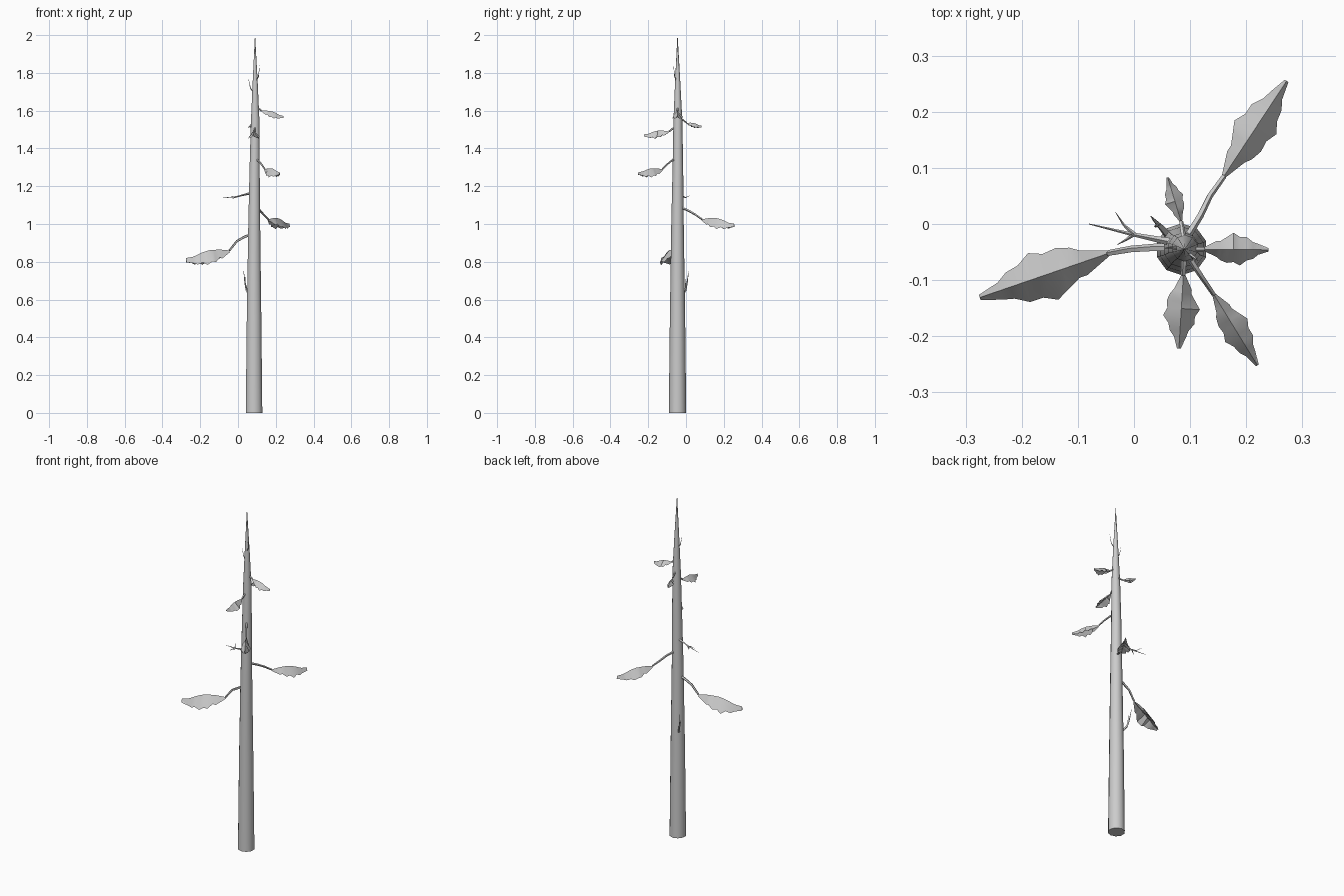
import bpy, bmesh, math
from mathutils import Vector


def finish(name, bm, angle):
    bmesh.ops.recalc_face_normals(bm, faces=bm.faces)
    me = bpy.data.meshes.new(name)
    bm.to_mesh(me)
    bm.free()
    ob = bpy.data.objects.new(name, me)
    bpy.context.collection.objects.link(ob)
    bpy.ops.object.select_all(action='DESELECT')
    ob.select_set(True)
    bpy.context.view_layer.objects.active = ob
    bpy.ops.object.shade_smooth_by_angle(angle=math.radians(angle))
    return ob


def loft(name, rings, angle=50):
    """Skin a list of equal-length point rings and cap both ends."""
    bm = bmesh.new()
    vs = [[bm.verts.new(p) for p in r] for r in rings]
    n = len(vs[0])
    for a, b in zip(vs, vs[1:]):
        for i in range(n):
            j = (i + 1) % n
            bm.faces.new((a[i], a[j], b[j], b[i]))
    bm.faces.new(vs[0][::-1])
    bm.faces.new(vs[-1])
    return finish(name, bm, angle)


def tube(name, pts, radii, sides=5):
    """Tapered tube along a path."""
    pts = [Vector(p) for p in pts]
    axis = pts[-1] - pts[0]
    ref = Vector((1, 0, 0)) if abs(axis.normalized().z) > 0.8 else Vector((0, 0, 1))
    rings = []
    for k, (p, r) in enumerate(zip(pts, radii)):
        d = (pts[min(k + 1, len(pts) - 1)] - pts[max(k - 1, 0)]).normalized()
        u = d.cross(ref).normalized()
        v = d.cross(u)
        rings.append([p + r * (u * math.cos(2 * math.pi * i / sides)
                               + v * math.sin(2 * math.pi * i / sides))
                      for i in range(sides)])
    return loft(name, rings)


# along, left half width, right half width, side drop (fractions of length), ridge lift
FOLIAGE = [
    (0.00, .02, .02, .04, 0.00),
    (0.20, .10, .09, .19, 0.05),
    (0.26, .10, .13, .17, 0.06),
    (0.36, .15, .16, .26, 0.07),
    (0.46, .20, .15, .24, 0.08),
    (0.56, .15, .19, .29, 0.07),
    (0.66, .15, .13, .20, 0.05),
    (0.76, .09, .11, .20, 0.02),
    (0.84, .07, .06, .14, 0.00),
    (1.00, .02, .02, .09, 0.00),
]


def foliage(name, a, b, width=1.0, drop=1.0):
    """Drooping tent-shaped needle clump with jagged lower edges."""
    a, b = Vector(a), Vector(b)
    length = (b - a).length
    side = Vector((0, 0, 1)).cross(b - a).normalized()
    rings = []
    for t, wl, wr, dr, lift in FOLIAGE:
        p = a.lerp(b, t) + Vector((0, 0, lift * length))
        down = Vector((0, 0, -dr * drop * length))
        rings.append([p, p + side * wl * width * length + down,
                      p + down * 0.45,
                      p - side * wr * width * length + down])
    loft(name, rings, 40)


# Trunk
tube("trunk",
     [(.085, -.045, 0), (.085, -.045, .5), (.086, -.045, 1.0), (.088, -.043, 1.3),
      (.091, -.043, 1.55), (.091, -.044, 1.75), (.09, -.045, 2.0)],
     [.046, .0405, .033, .028, .0235, .014, .0005], 10)

# Live branches: stem path, foliage tip, width, drop
branches = [
    ([(.08, -.042, .945), (.04, -.042, .935), (-.005, -.045, .91), (-.045, -.052, .86)],
     (-.275, -.131, .82), 1.0, 1.0, .008),
    ([(.09, -.03, 1.09), (.118, .015, 1.07), (.135, .05, 1.05), (.16, .085, 1.025)],
     (.272, .255, 1.002), .95, .9, .007),
    ([(.09, -.045, 1.345), (.108, -.075, 1.335), (.125, -.1, 1.315), (.142, -.125, 1.29)],
     (.22, -.252, 1.275), .95, 1.05, .006),
    ([(.09, -.05, 1.51), (.089, -.07, 1.505), (.088, -.09, 1.49)],
     (.08, -.222, 1.475), 1.25, 1.0, .006),
    ([(.09, -.045, 1.615), (.11, -.045, 1.61), (.124, -.045, 1.6)],
     (.24, -.046, 1.572), 1.25, 1.0, .006),
    ([(.09, -.04, 1.565), (.087, -.015, 1.55), (.084, .004, 1.535)],
     (.06, .083, 1.52), 1.1, 1.0, .005),
]
for k, (path, tip, w, d, r) in enumerate(branches, 1):
    tube(f"branch_{k}", path, [r * (1 - .1 * i) for i in range(len(path))])
    foliage(f"foliage_{k}", path[-1], tip, w, d)

# Bare twigs
twigs = [
    ([(.08, -.035, 1.165), (.045, -.028, 1.158), (-.005, -.018, 1.145), (-.08, 0, 1.138)], .008),
    ([(.0, -.018, 1.146), (-.018, -.002, 1.14), (-.033, .021, 1.15)], .004),
    ([(.0, -.018, 1.146), (-.014, -.028, 1.142), (-.03, -.037, 1.133)], .004),
    ([(.065, -.025, .62), (.046, -.003, .65), (.037, .006, .69), (.03, .014, .75)], .008),
    ([(.044, -.001, .66), (.038, -.004, .69), (.038, -.002, .72)], .004),
    ([(.085, -.045, 1.69), (.066, -.042, 1.72), (.055, -.043, 1.77)], .004),
    ([(.092, -.048, 1.75), (.108, -.06, 1.78), (.115, -.066, 1.84)], .004),
]
for k, (path, r) in enumerate(twigs, 1):
    n = len(path) - 1
    tube(f"twig_{k}", path, [r * (1 - .9 * i / n) for i in range(n + 1)], 4)
